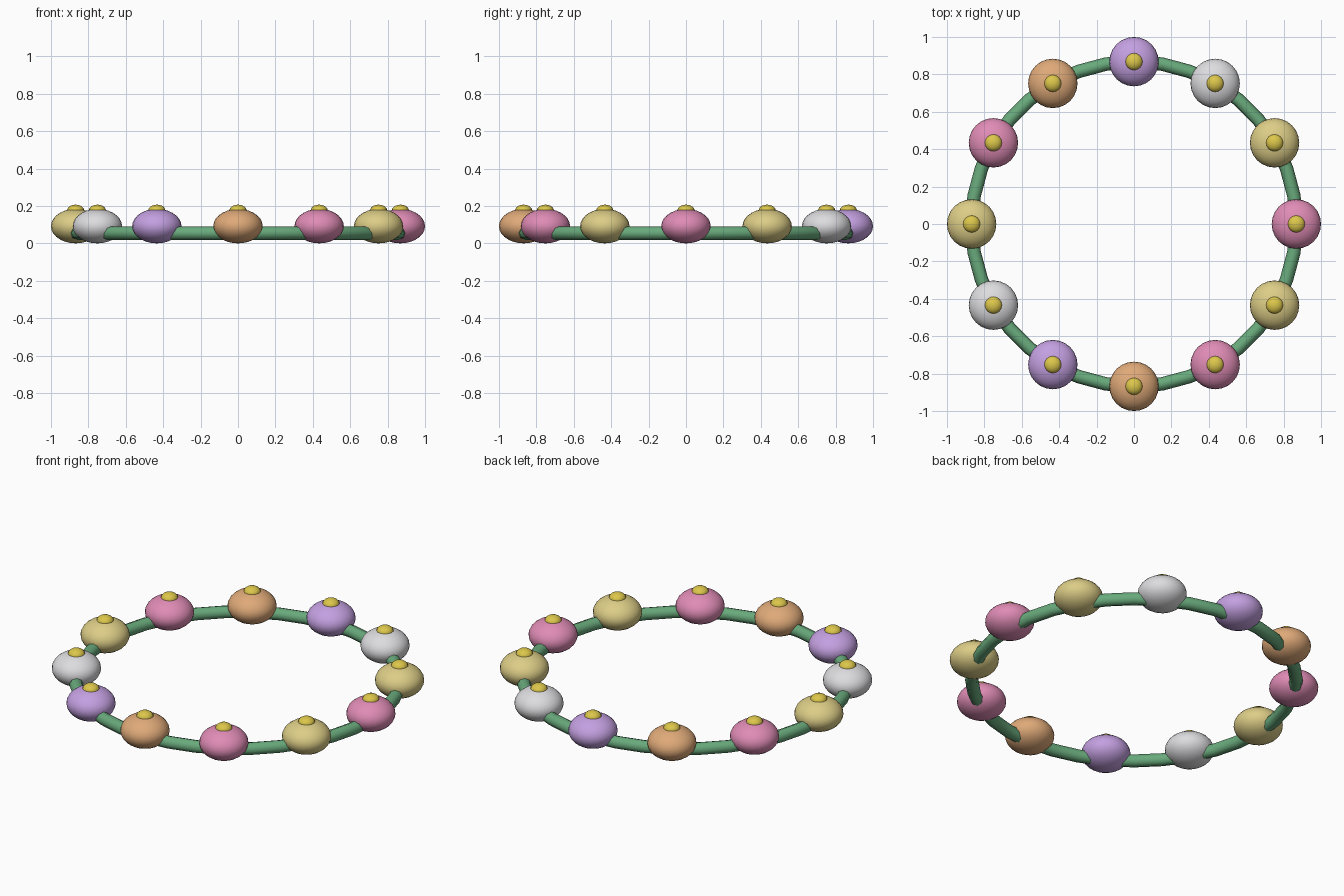
import bpy
from math import cos, sin, tau

cube = bpy.data.objects.get("Cube")
if cube:
    bpy.data.objects.remove(cube, do_unlink=True)


def material(name, r, g, b):
    mat = bpy.data.materials.new(name)
    mat.use_nodes = True
    mat.diffuse_color = (r, g, b, 1)
    mat.node_tree.nodes["Principled BSDF"].inputs["Base Color"].default_value = (r, g, b, 1)
    return mat


def finish(name, mat):
    obj = bpy.context.object
    obj.name = name
    obj.data.materials.append(mat)
    bpy.ops.object.shade_smooth()
    return obj


def squashed_ball(name, mat, location, radius, height, segments, rings):
    bpy.ops.mesh.primitive_uv_sphere_add(segments=segments, ring_count=rings, radius=1, location=location)
    obj = finish(name, mat)
    obj.scale = (radius, radius, height)
    return obj


green = material("stem green", 0.14, 0.40, 0.20)
gold = material("centre gold", 0.72, 0.57, 0.07)
petals = [
    material("pink", 0.74, 0.26, 0.46),
    material("pale yellow", 0.72, 0.61, 0.24),
    material("soft white", 0.72, 0.72, 0.74),
    material("lilac", 0.55, 0.35, 0.75),
    material("peach", 0.74, 0.40, 0.19),
]

RING = 0.868
COUNT = 12

# Stem ring
bpy.ops.mesh.primitive_torus_add(major_radius=RING, minor_radius=0.036, major_segments=36,
                                 minor_segments=8, location=(0, 0, 0.055))
finish("stem_ring", green)

# Blossoms around the ring, colours repeating in turn
for i in range(COUNT):
    angle = tau * i / COUNT
    x, y = RING * cos(angle), RING * sin(angle)
    squashed_ball(f"blossom_{i + 1}", petals[i % len(petals)], (x, y, 0.092), 0.132, 0.092, 24, 14)
    squashed_ball(f"blossom_centre_{i + 1}", gold, (x, y, 0.175), 0.046, 0.032, 16, 10)
